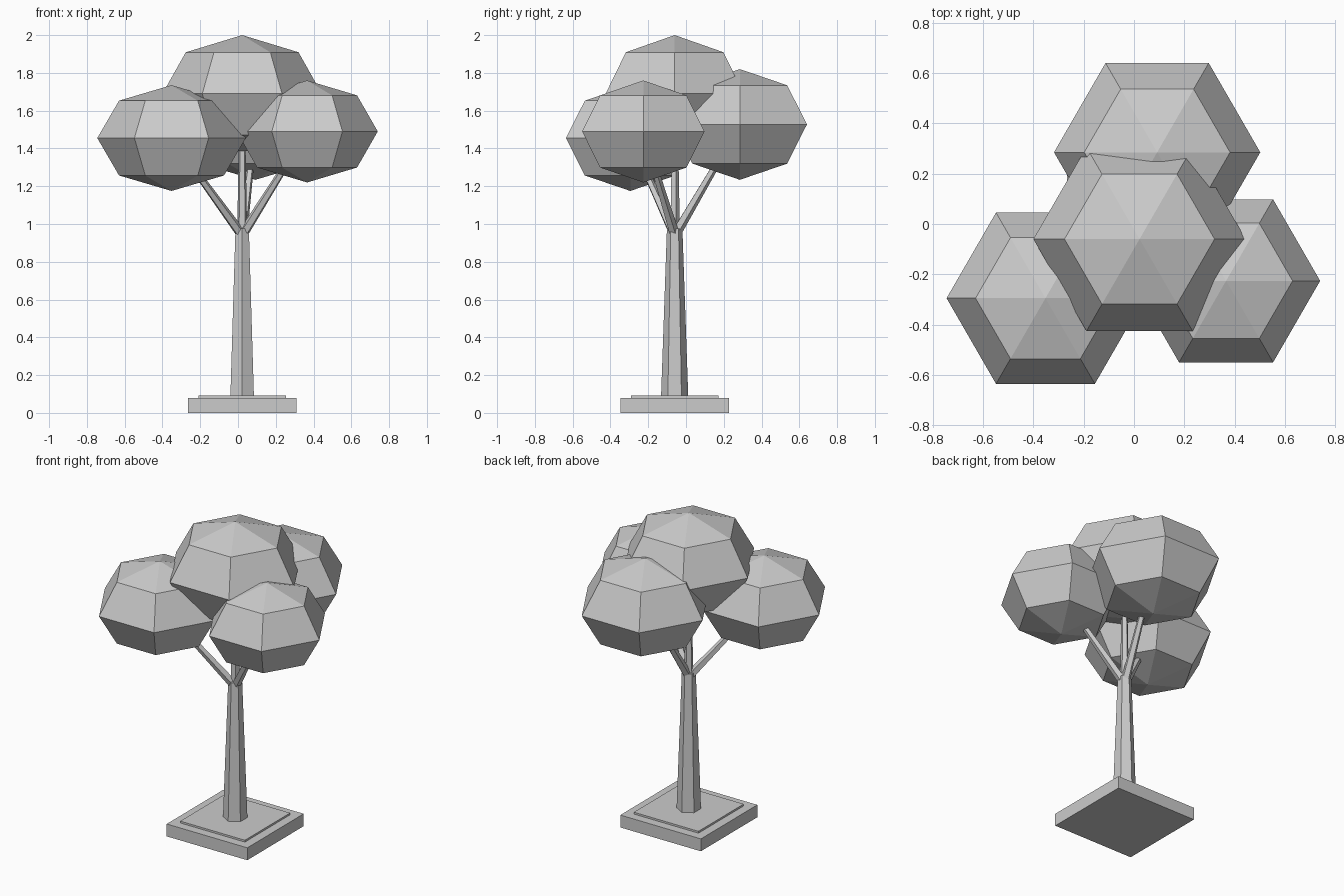
import bpy
from math import cos, sin, pi, radians
from mathutils import Vector

cube = bpy.data.objects.get("Cube")
if cube:
    bpy.data.objects.remove(cube, do_unlink=True)

grey = bpy.data.materials.new("plain_grey")
grey.use_nodes = True
COLOUR = (0.6, 0.6, 0.6, 1)
grey.diffuse_color = COLOUR
grey.node_tree.nodes["Principled BSDF"].inputs["Base Color"].default_value = COLOUR

AXIS = Vector((0.022, -0.06, 0))  # centre line of trunk and base


def make_object(name, verts, faces):
    mesh = bpy.data.meshes.new(name)
    mesh.from_pydata(verts, [], faces)
    mesh.materials.append(grey)
    obj = bpy.data.objects.new(name, mesh)
    bpy.context.collection.objects.link(obj)
    return obj


def ring(n, radius, z, turn=0):
    return [Vector((radius * cos(turn + 2 * pi * i / n),
                    radius * sin(turn + 2 * pi * i / n), z)) for i in range(n)]


def side_quads(n, first):
    return [(first + i, first + (i + 1) % n,
             first + n + (i + 1) % n, first + n + i) for i in range(n)]


def prism(name, start, end, r0, r1, n, turn=0):
    """Tapered closed prism running from start to end."""
    axis = end - start
    q = Vector((0, 0, 1)).rotation_difference(axis)
    verts = [start + q @ v
             for v in ring(n, r0, 0, turn) + ring(n, r1, axis.length, turn)]
    faces = side_quads(n, 0) + [tuple(reversed(range(n))), tuple(range(n, 2 * n))]
    return make_object(name, verts, faces)


def foliage(name, centre, radius, height):
    """Flattened six-sided ball: two poles and three rings."""
    n = 6
    verts = [Vector((0, 0, -height))]
    for angle in (-45, 0, 45):
        a = radians(angle)
        verts += ring(n, radius * cos(a), height * sin(a))
    verts.append(Vector((0, 0, height)))
    top, last = len(verts) - 1, 1 + 2 * n
    faces = side_quads(n, 1) + side_quads(n, 1 + n)
    for i in range(n):
        j = (i + 1) % n
        faces += [(0, 1 + j, 1 + i), (last + i, last + j, top)]
    return make_object(name, [v + centre for v in verts], faces)


def at(z):
    return AXIS + Vector((0, 0, z))


# Square base and thin soil plate
prism("base_slab", at(0), at(0.08), 0.288 * 2 ** 0.5, 0.288 * 2 ** 0.5, 4, pi / 4)
prism("soil_plate", at(0.08), at(0.092), 0.231 * 2 ** 0.5, 0.231 * 2 ** 0.5, 4, pi / 4)

# Six-sided tapering trunk
prism("trunk", at(0.085), at(0.975), 0.072, 0.041, 6, pi / 6 + pi / 3)

# Foliage clumps, each carried by its own branch
clumps = {
    "top": (Vector((0.022, -0.06, 1.69)), 0.422, 0.31),
    "back": (Vector((0.092, 0.285, 1.527)), 0.41, 0.293),
    "front_right": (Vector((-0.352, -0.295, 1.455)), 0.393, 0.28),
    "front_left": (Vector((0.366, -0.226, 1.49)), 0.374, 0.27),
}
for side, (centre, radius, height) in clumps.items():
    foliage(side + "_foliage", centre, radius, height)
    start = at(0.94)
    prism(side + "_branch", start, start.lerp(centre, 0.85), 0.028, 0.016, 5, pi / 2)
